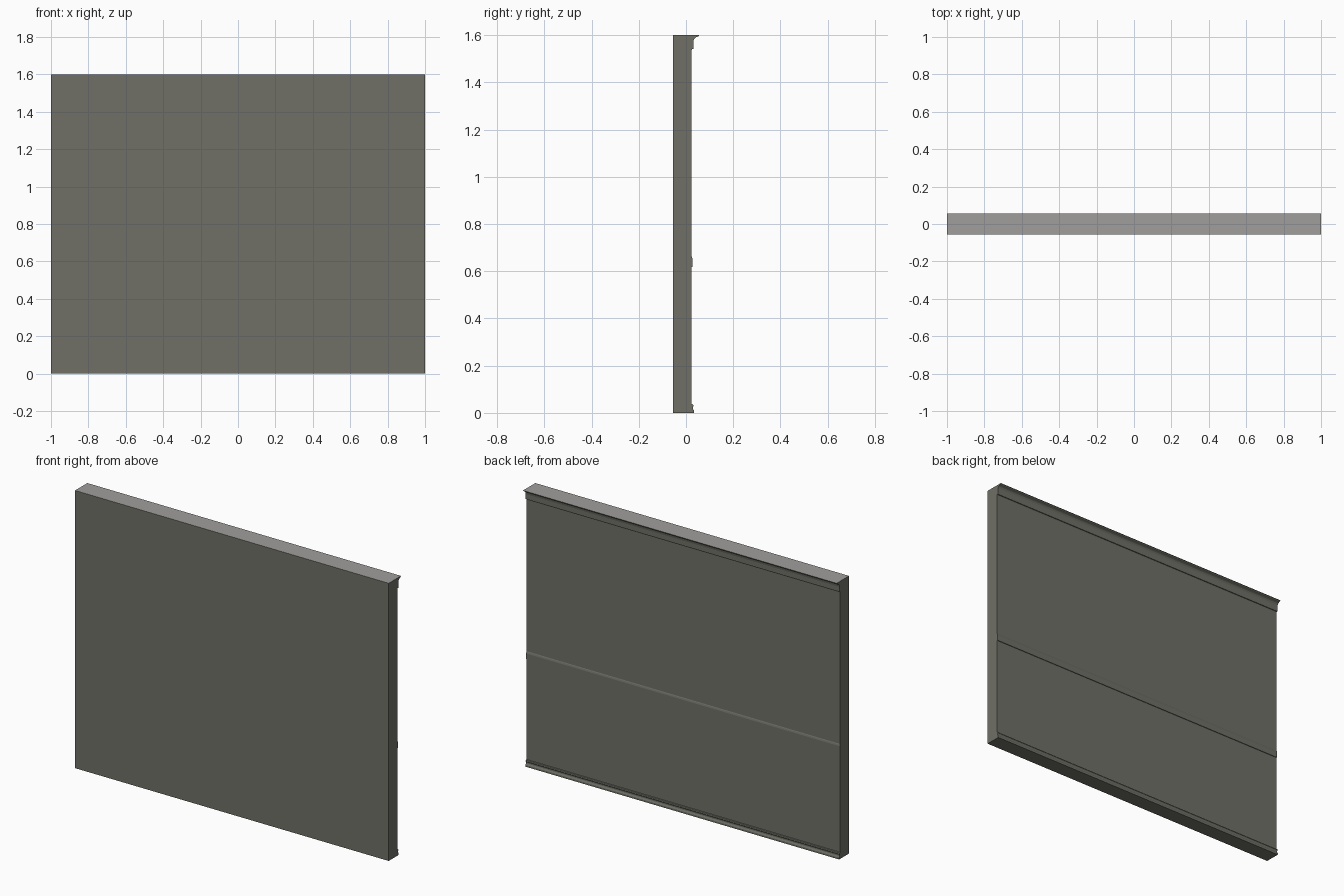
import bpy, bmesh

if "Cube" in bpy.data.objects:
    bpy.data.objects.remove(bpy.data.objects["Cube"])

HALF = 1.0       # half length along x
BACK = -0.056    # plain side of the wall
FACE = 0.024     # side carrying the mouldings
TOP = 1.6


def material(name, rgb):
    m = bpy.data.materials.new(name)
    m.diffuse_color = (*rgb, 1.0)
    m.use_nodes = True
    m.node_tree.nodes["Principled BSDF"].inputs["Base Color"].default_value = m.diffuse_color
    return m


olive = material("olive_grey_paint", (0.160, 0.160, 0.136))
grey = material("light_grey_cap", (0.35, 0.345, 0.337))


def extrude_profile(name, pts, open_back=False):
    """Sweep a (y, z) profile along x; upward faces at the top get the cap colour."""
    bm = bmesh.new()
    left = [bm.verts.new((-HALF, y, z)) for y, z in pts]
    right = [bm.verts.new((HALF, y, z)) for y, z in pts]
    n = len(pts)
    bm.faces.new(left)
    bm.faces.new(right[::-1])
    for i in range(n):
        j = (i + 1) % n
        bm.faces.new((left[i], right[i], right[j], left[j]))
    bm.normal_update()
    bmesh.ops.recalc_face_normals(bm, faces=bm.faces[:])
    for f in bm.faces:
        if f.normal.z > 0.9 and f.calc_center_median().z > TOP - 0.001:
            f.material_index = 1
    if open_back:  # drop the hidden face lying against the wall
        hidden = [f for f in bm.faces if all(abs(v.co.y - FACE) < 1e-5 for v in f.verts)]
        bmesh.ops.delete(bm, geom=hidden, context='FACES_ONLY')
    me = bpy.data.meshes.new(name)
    bm.to_mesh(me)
    bm.free()
    me.materials.append(olive)
    me.materials.append(grey)
    ob = bpy.data.objects.new(name, me)
    bpy.context.collection.objects.link(ob)
    return ob


# Wall slab
extrude_profile("wall_panel", [(BACK, 0), (FACE, 0), (FACE, TOP), (BACK, TOP)])

# Baseboard with a small groove
extrude_profile("baseboard", [
    (FACE, 0), (0.034, 0), (0.034, 0.010), (0.029, 0.018),
    (0.029, 0.024), (0.032, 0.030), (0.030, 0.036), (FACE, 0.038)], True)

# Chair rail
extrude_profile("chair_rail", [
    (FACE, 0.618), (0.028, 0.618), (0.028, 0.650),
    (0.026, 0.658), (FACE, 0.662)], True)

# Crown moulding with a flared cove
extrude_profile("crown_moulding", [
    (FACE, 1.535), (0.026, 1.541), (0.031, 1.541), (0.031, 1.570),
    (0.033, 1.580), (0.038, 1.588), (0.045, 1.592),
    (0.051, 1.594), (0.056, 1.598), (0.056, TOP), (FACE, TOP)], True)
